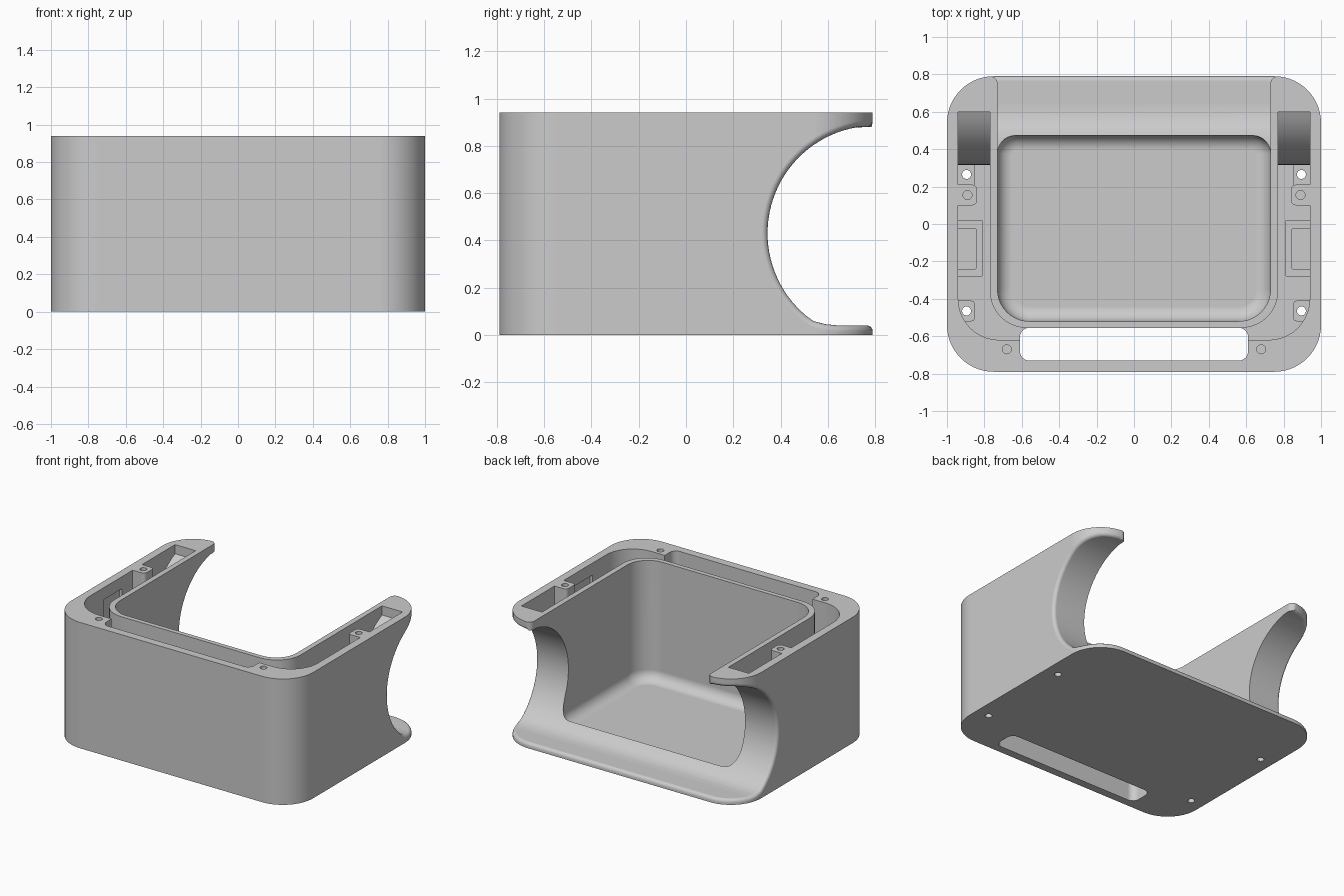
import bpy, bmesh
from math import radians, cos, sin, pi, hypot

if "Cube" in bpy.data.objects:
    bpy.data.objects.remove(bpy.data.objects["Cube"])

TOP = 0.94


def arc(cx, cy, r, a0, a1, n=10):
    return [(cx + r * cos(radians(a0 + (a1 - a0) * i / n)),
             cy + r * sin(radians(a0 + (a1 - a0) * i / n))) for i in range(n + 1)]


def rounded_rect(x0, x1, y0, y1, rf, rb, n=10):
    """Plan outline with separate front and back corner radii."""
    return (arc(x1 - rf, y0 + rf, rf, -90, 0, n) + arc(x1 - rb, y1 - rb, rb, 0, 90, n)
            + arc(x0 + rb, y1 - rb, rb, 90, 180, n) + arc(x0 + rf, y0 + rf, rf, 180, 270, n))


def loft(name, rings, along_x=False):
    """Closed solid through outlines (points, height), facing outwards."""
    bm = bmesh.new()
    rows = [[bm.verts.new((h, p, q) if along_x else (p, q, h)) for p, q in pts]
            for pts, h in rings]
    for a, b in zip(rows, rows[1:]):
        for i in range(len(a)):
            j = (i + 1) % len(a)
            bm.faces.new((a[i], a[j], b[j], b[i]))
    bm.faces.new(rows[0][::-1])
    bm.faces.new(rows[-1])
    bm.normal_update()
    if bm.calc_volume(signed=True) < 0:
        bmesh.ops.reverse_faces(bm, faces=bm.faces[:])
    mesh = bpy.data.meshes.new(name)
    bm.to_mesh(mesh)
    bm.free()
    obj = bpy.data.objects.new(name, mesh)
    bpy.context.collection.objects.link(obj)
    return obj


def prism(name, pts, z0, z1):
    return loft(name, [(pts, z0), (pts, z1)])


def activate(obj):
    bpy.ops.object.select_all(action='DESELECT')
    bpy.context.view_layer.objects.active = obj
    obj.select_set(True)


def volume(mesh):
    bm = bmesh.new()
    bm.from_mesh(mesh)
    result = bm.calc_volume(signed=True)
    bm.free()
    return result


def combine(obj, tool, operation='DIFFERENCE'):
    """Apply a boolean, moving to another solver if the solid is lost."""
    before = obj.data
    for solver in ('EXACT', 'MANIFOLD', 'FLOAT'):
        obj.data = before.copy()
        mod = obj.modifiers.new("shape", 'BOOLEAN')
        mod.operation, mod.solver, mod.object = operation, solver, tool
        activate(obj)
        bpy.ops.object.modifier_apply(modifier=mod.name)
        if volume(obj.data) > 0.3 * volume(before):
            break
    bpy.data.objects.remove(tool)
    bpy.data.meshes.remove(before)


# Outer block with rounded corners
body = prism("housing", rounded_rect(-1, 1, -0.79, 0.79, 0.25, 0.25, 14), 0, TOP)

# Rounded scoop across the back
curve = [(1.2, 0.885)] + arc(0.8, 0.43, 0.455, 100, 230, 36)
curve += [(0.54, 0.058), (0.59, 0.045), (0.64, 0.04), (1.2, 0.04)]
combine(body, loft("scoop", [(curve, -1.2), (curve, 1.2)], True))

# Inner cavity with a filleted floor
fillet, floor = 0.08, 0.045
rings = []
for i in range(7):
    a = i / 6 * pi / 2
    d = fillet * (1 - sin(a))
    rings.append((rounded_rect(-0.73 + d, 0.73 - d, -0.52 + d, 0.475 - d, 0.17 - d, 0.1 - d),
                  floor + fillet * (1 - cos(a))))
rings.append((rings[-1][0], 1.2))
combine(body, loft("cavity", rings))

# Open the back between the two arms, with rounded arm tips
right = [(0.73, 0.2)] + arc(0.77, 0.75, 0.04, 180, 90, 6) + [(0.77, 1)]
opening = right + [(-x, y) for x, y in reversed(right)]
combine(body, prism("opening", opening, 0.43, 1.2))

# Hollow channels in both side walls, following the scoop
for s in (-1, 1):
    path = ([(0.94, 0.6)] + arc(0.72, -0.4, 0.22, 0, -90) + [(0.55, -0.62), (0.55, -0.555)]
            + arc(0.575, -0.36, 0.195, -90, 0) + [(0.77, 0.6)])
    channel = prism("channel", [(s * x, y) for x, y in path], floor, 1.2)
    shell = arc(0.8, 0.43, 0.485, 0, 354, 59)
    combine(channel, loft("shell", [(shell, -1.2), (shell, 1.2)], True))
    combine(body, channel)

# Long slot through the front
combine(body, prism("slot", rounded_rect(-0.61, 0.61, -0.73, -0.555, 0.05, 0.05, 6), -0.2, 1.2))


def side_box(s, x0, x1, y0, y1, r, z0, z1):
    a, b = sorted((s * x0, s * x1))
    return prism("box", rounded_rect(a, b, y0, y1, r, r, 4), z0, z1)


for s in (-1, 1):
    # Screw post, low bosses and latch block
    combine(body, side_box(s, 0.84, 0.965, 0.1, 0.21, 0.025, 0.02, TOP), 'UNION')
    combine(body, side_box(s, 0.85, 0.96, 0.205, 0.335, 0.015, 0.02, 0.08), 'UNION')
    combine(body, side_box(s, 0.85, 0.96, -0.52, -0.41, 0.02, 0.02, 0.08), 'UNION')
    combine(body, side_box(s, 0.81, 0.955, -0.28, 0.02, 0.004, 0.02, 0.45), 'UNION')
    combine(body, side_box(s, 0.845, 0.962, -0.24, -0.025, 0.004, 0.12, 0.85))
    # Through holes, then blind holes
    for x, y, z0 in ((0.895, 0.265, -0.2), (0.895, -0.465, -0.2),
                     (0.89, 0.155, 0.65), (0.68, -0.67, 0.65)):
        combine(body, prism("hole", arc(s * x, y, 0.024, 0, 345, 23), z0, 1.2))


# Soften the outer edge of the scoop
def on_outline(v):
    reach = hypot(max(abs(v.co.x) - 0.75, 0), max(abs(v.co.y) - 0.54, 0))
    return abs(reach - 0.25) < 0.002 and v.co.y > 0.3 and 0.01 < v.co.z < TOP - 0.01


bm = bmesh.new()
bm.from_mesh(body.data)
rim = [e for e in bm.edges if all(map(on_outline, e.verts)) and e.calc_face_angle(0) > 0.6]
bmesh.ops.bevel(bm, geom=rim, offset=0.025, segments=4, profile=0.5,
                affect='EDGES', clamp_overlap=False)
bm.to_mesh(body.data)
bm.free()

# Material and shading
grey = bpy.data.materials.new("plain grey")
grey.use_nodes = True
colour = (0.6, 0.6, 0.6, 1)
grey.diffuse_color = colour
grey.node_tree.nodes["Principled BSDF"].inputs["Base Color"].default_value = colour
body.data.materials.clear()
body.data.materials.append(grey)
activate(body)
bpy.ops.object.shade_smooth_by_angle(angle=radians(32))
normals = body.modifiers.new("even shading", 'WEIGHTED_NORMAL')
normals.keep_sharp = True
